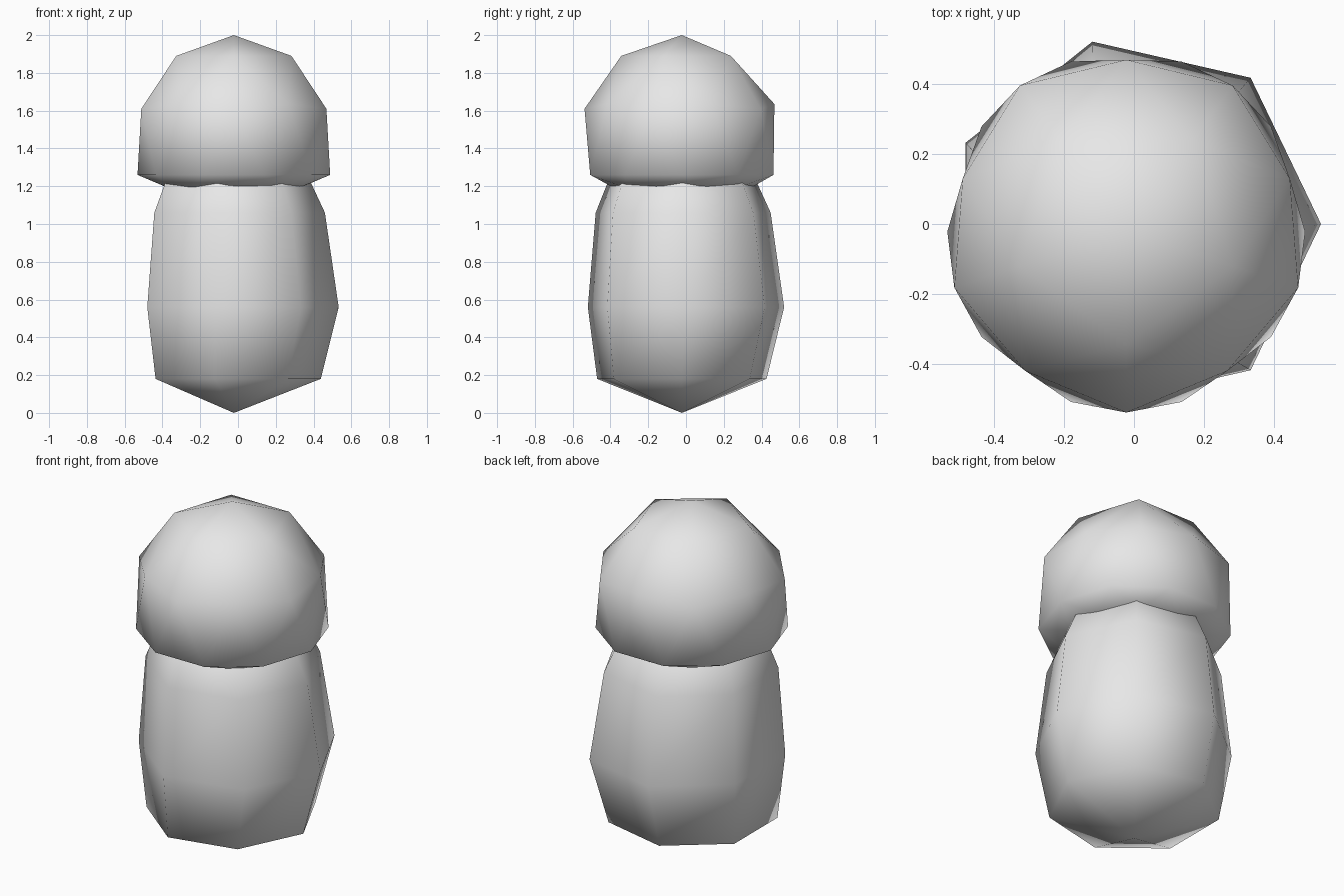
import bpy
import bmesh
import math
from mathutils import Matrix

cube = bpy.data.objects.get("Cube")
if cube:
    bpy.data.objects.remove(cube, do_unlink=True)

# One plain grey for everything
grey = bpy.data.materials.new("plain_grey")
grey.use_nodes = True
grey.diffuse_color = (0.8, 0.8, 0.8, 1)
grey.node_tree.nodes["Principled BSDF"].inputs["Base Color"].default_value = (0.8, 0.8, 0.8, 1)


def finish(bm, name, sharp_angle):
    """Turn a bmesh into a smooth-shaded object with sharp edges kept."""
    bmesh.ops.recalc_face_normals(bm, faces=bm.faces)
    mesh = bpy.data.meshes.new(name)
    bm.to_mesh(mesh)
    bm.free()
    mesh.materials.append(grey)
    obj = bpy.data.objects.new(name, mesh)
    bpy.context.collection.objects.link(obj)
    bpy.ops.object.select_all(action="DESELECT")
    obj.select_set(True)
    bpy.context.view_layer.objects.active = obj
    bpy.ops.object.shade_smooth_by_angle(angle=math.radians(sharp_angle))
    return obj


OFFSET = -0.022  # the cap and stem ends sit slightly off centre

# Stem: seven-sided barrel with pointed ends, (radius, height, centre shift)
SIDES = 7
rings = [(0.46, 0.18, OFFSET), (0.533, 0.56, 0.0), (0.475, 1.06, -0.015), (0.37, 1.3, OFFSET)]
bm = bmesh.new()
loops = []
for radius, z, shift in rings:
    loops.append([bm.verts.new((shift + radius * math.cos(math.tau * i / SIDES),
                                shift + radius * math.sin(math.tau * i / SIDES), z))
                  for i in range(SIDES)])
bottom = bm.verts.new((OFFSET, OFFSET, 0))
top = bm.verts.new((OFFSET, OFFSET, 1.4))
for i in range(SIDES):
    j = (i + 1) % SIDES
    for low, high in zip(loops, loops[1:]):
        bm.faces.new((low[i], low[j], high[j], high[i]))
    bm.faces.new((bottom, loops[0][j], loops[0][i]))
    bm.faces.new((top, loops[-1][i], loops[-1][j]))
finish(bm, "stem", 70)

# Cap: icosphere with a tall dome and a flattened underside
# sphere level -> (horizontal scale, height)
levels = {1.0: (1, 2.0), 0.851: (0.61, 1.89), 0.526: (0.576, 1.635), 0.447: (0.576, 1.61),
          0.0: (0.51, 1.26), -0.447: (0.405, 1.19), -0.526: (0.42, 1.19),
          -0.851: (0.38, 1.17), -1.0: (1, 1.16)}
bm = bmesh.new()
bmesh.ops.create_icosphere(bm, subdivisions=2, radius=1,
                           matrix=Matrix.Rotation(-math.pi / 2, 4, "Z"))
for v in bm.verts:
    level = min(levels, key=lambda k: abs(k - v.co.z))
    scale, z = levels[level]
    v.co = (v.co.x * scale + OFFSET, v.co.y * scale + OFFSET, z)
finish(bm, "cap", 65)
